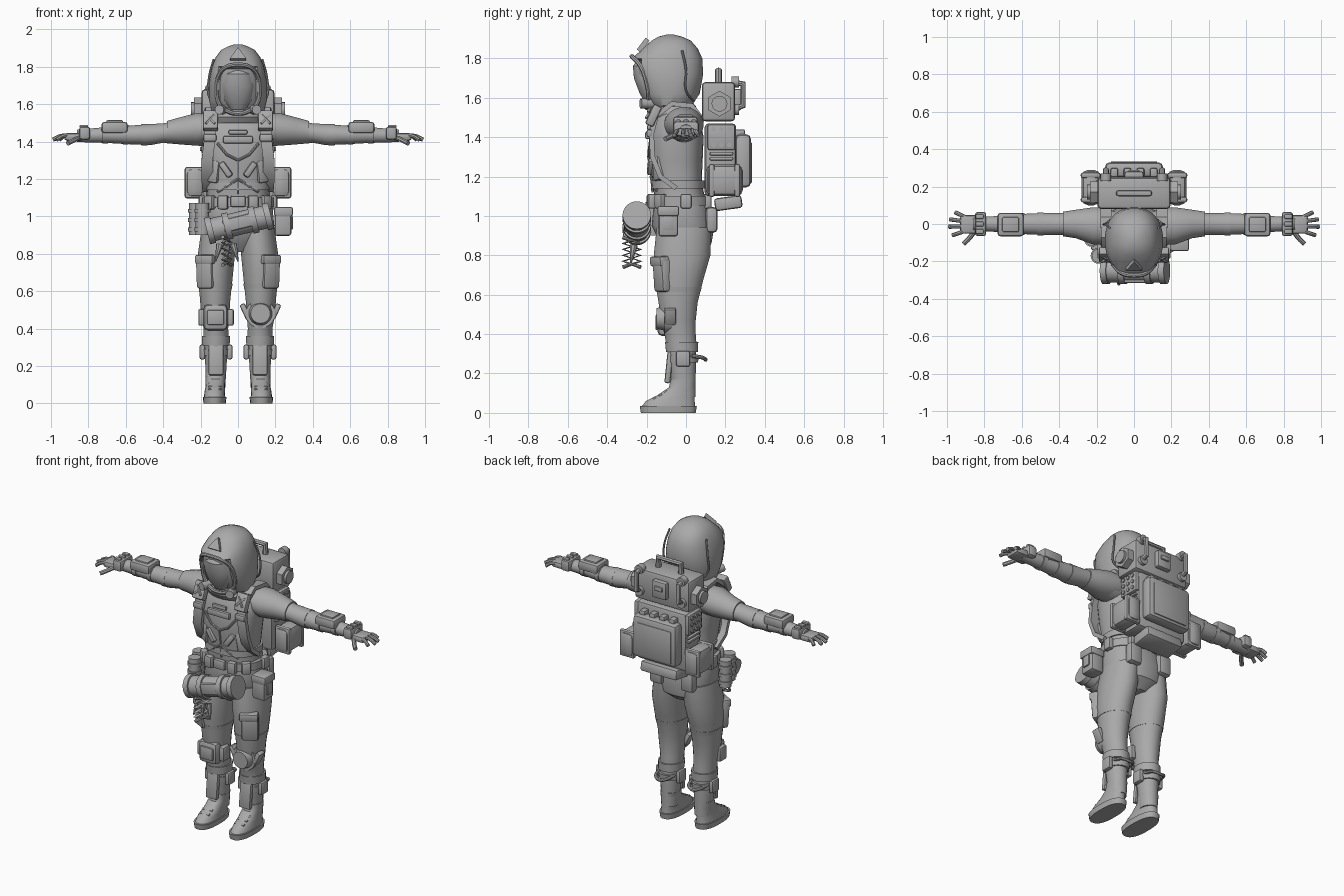
import bpy, bmesh, math
from mathutils import Vector, Matrix, Euler

default = bpy.data.objects.get("Cube")
if default:
    bpy.data.objects.remove(default)

GREY = (0.4, 0.4, 0.4, 1.0)
suit_grey = bpy.data.materials.new("suit_grey")
suit_grey.use_nodes = True
suit_grey.diffuse_color = GREY
suit_grey.node_tree.nodes["Principled BSDF"].inputs["Base Color"].default_value = GREY


def add_mesh(name, mesh, mirror=False):
    """Link a mesh with the suit material, sharp-edged smooth shading and optional mirroring."""
    mesh.materials.clear()
    mesh.materials.append(suit_grey)
    mesh.shade_smooth()
    mesh.set_sharp_from_angle(angle=math.radians(38))
    obj = bpy.data.objects.new(name, mesh)
    bpy.context.collection.objects.link(obj)
    if mirror:
        modifier = obj.modifiers.new("Mirror", 'MIRROR')
        modifier.use_mirror_merge = False
    return obj


def finish(name, bm, mirror=False):
    bmesh.ops.recalc_face_normals(bm, faces=bm.faces)
    mesh = bpy.data.meshes.new(name)
    bm.to_mesh(mesh)
    bm.free()
    return add_mesh(name, mesh, mirror)


def skin(bm, rings):
    """Bridge successive vertex rings and close both ends."""
    for low, high in zip(rings, rings[1:]):
        for i in range(len(low)):
            j = (i + 1) % len(low)
            bm.faces.new((low[i], low[j], high[j], high[i]))
    bm.faces.new(rings[0])
    bm.faces.new(rings[-1])


def loft(name, sections, axis="z", sides=24, power=2.0, mirror=False, edit=None):
    """Sections are (position on axis, centre a, centre b, radius a, radius b)."""
    bm = bmesh.new()
    rings = []
    for t, a, b, ra, rb in sections:
        ring = []
        for i in range(sides):
            angle = math.tau * (i + 0.5) / sides
            c, s = math.cos(angle), math.sin(angle)
            u = a + ra * math.copysign(abs(c) ** (2 / power), c)
            v = b + rb * math.copysign(abs(s) ** (2 / power), s)
            ring.append(bm.verts.new((u, v, t) if axis == "z" else (t, u, v)))
        rings.append(ring)
    skin(bm, rings)
    bmesh.ops.recalc_face_normals(bm, faces=bm.faces)
    if edit:
        edit(bm)
    return finish(name, bm, mirror)


def box(name, centre, size, bevel=0.01, turn=(0, 0, 0), mirror=False):
    bm = bmesh.new()
    bmesh.ops.create_cube(bm, size=1)
    bmesh.ops.scale(bm, vec=size, verts=bm.verts)
    bmesh.ops.bevel(bm, geom=bm.edges[:], offset=min(bevel, min(size) * 0.4), segments=2,
                    profile=0.5, affect='EDGES')
    rotation = Euler([math.radians(d) for d in turn]).to_matrix().to_4x4()
    bm.transform(Matrix.Translation(centre) @ rotation)
    return finish(name, bm, mirror)


def rod(name, start, end, radius, sides=20, mirror=False, tip=None):
    start, end = Vector(start), Vector(end)
    bm = bmesh.new()
    bmesh.ops.create_cone(bm, cap_ends=True, segments=sides, radius1=radius,
                          radius2=radius if tip is None else tip, depth=(end - start).length)
    rotation = (end - start).to_track_quat('Z', 'Y').to_matrix().to_4x4()
    bm.transform(Matrix.Translation((start + end) / 2) @ rotation)
    return finish(name, bm, mirror)


def tube(name, points, radius, mirror=False, cyclic=False, curved=True):
    curve = bpy.data.curves.new(name, 'CURVE')
    curve.dimensions = '3D'
    curve.bevel_depth, curve.bevel_resolution = radius, 2
    curve.resolution_u, curve.use_fill_caps = 5, True
    spline = curve.splines.new('BEZIER')
    spline.bezier_points.add(len(points) - 1)
    for knot, point in zip(spline.bezier_points, points):
        knot.co = point
        knot.handle_left_type = knot.handle_right_type = 'AUTO' if curved else 'VECTOR'
    spline.use_cyclic_u = cyclic
    helper = bpy.data.objects.new(name + "_path", curve)
    mesh = bpy.data.meshes.new_from_object(helper)
    bpy.data.objects.remove(helper)
    return add_mesh(name, mesh, mirror)


def ribbon(name, points, width, thickness, mirror=False):
    """Flat strap that bends in the side plane and keeps its width along x."""
    bm = bmesh.new()
    points = [Vector(p) for p in points]
    rings = []
    for i, point in enumerate(points):
        along = points[min(i + 1, len(points) - 1)] - points[max(i - 1, 0)]
        side = Vector((width / 2, 0, 0))
        out = along.cross(side).normalized() * thickness / 2
        rings.append([bm.verts.new(point + a * side + b * out)
                      for a, b in ((-1, -1), (1, -1), (1, 1), (-1, 1))])
    skin(bm, rings)
    return finish(name, bm, mirror)


# Helmet with a recessed face window
def recess_window(bm):
    window = [f for f in bm.faces if f.normal.y < -0.45 and abs(f.calc_center_median().x) < 0.11
              and 1.56 < f.calc_center_median().z < 1.81]
    bmesh.ops.inset_region(bm, faces=window, thickness=0.012, depth=-0.015, use_even_offset=True)


loft("helmet", [(1.53, 0, -.06, .1, .09), (1.56, 0, -.08, .14, .11), (1.62, 0, -.08, .155, .15),
                (1.72, 0, -.09, .155, .178), (1.8, 0, -.095, .14, .178), (1.85, 0, -.08, .12, .14),
                (1.89, 0, -.075, .09, .1), (1.91, 0, -.08, .05, .06), (1.92, 0, -.08, .02, .02)],
     sides=36, power=2.3, edit=recess_window)
half_rim = [(.06, -.265, 1.8), (.1, -.23, 1.76), (.115, -.2, 1.68), (.1, -.19, 1.6), (.05, -.2, 1.56)]
rim = [(0, -.275, 1.81)] + half_rim + [(0, -.2, 1.55)] + [(-x, y, z) for x, y, z in reversed(half_rim)]
tube("visor_rim", rim, .012, cyclic=True)
loft("visor", [(1.57, 0, -.17, .04, .035), (1.62, 0, -.185, .075, .05), (1.7, 0, -.2, .09, .065),
               (1.76, 0, -.21, .075, .06), (1.79, 0, -.21, .04, .04)])
rod("brow_triangle", (0, -.215, 1.85), (0, -.235, 1.865), .05, sides=3)
tube("helmet_back_seam", [(.13, -.02, 1.84), (.155, 0, 1.74), (.155, 0, 1.64), (.1, .04, 1.58)], .006, True)
loft("collar", [(1.5, 0, -.06, .15, .12), (1.53, 0, -.07, .15, .13), (1.56, 0, -.07, .13, .12)])
rod("chin_valve", (.08, -.16, 1.57), (.1, -.23, 1.57), .025, mirror=True)

# Torso and hips
loft("torso", [(1, 0, -.02, .18, .14), (1.08, 0, -.03, .168, .13), (1.17, 0, -.045, .16, .125),
               (1.28, 0, -.05, .175, .135), (1.4, 0, -.05, .19, .14), (1.48, 0, -.045, .19, .12),
               (1.54, 0, -.04, .14, .1), (1.57, 0, -.04, .1, .08)], sides=32, power=2.5)
loft("hips", [(.81, 0, -.01, .08, .08), (.86, 0, 0, .16, .13), (.95, 0, -.015, .195, .16),
              (1.05, 0, -.02, .185, .145)], sides=32, power=2.2)
loft("belt", [(z, 0, -.025, .19, .155) for z in (1.05, 1.1)], sides=32, power=2.3)
loft("waist_band", [(z, 0, -.04, .172, .138) for z in (1.14, 1.18)], sides=32, power=2.4)
box("buckle", (0, -.185, 1.08), (.08, .03, .06))
for n, (x, y, turn) in enumerate([(.08, -.175, 10), (.15, -.13, 40), (.19, 0, 90), (.1, .11, 0)]):
    box(f"belt_pouch_{n}", (x, y, 1.075), (.055, .04, .075), turn=(0, 0, turn), mirror=True)

# Chest plates, seams and shoulder harness
box("chest_bar", (0, -.195, 1.41), (.16, .025, .04))
box("chest_label", (0, -.188, 1.45), (.1, .02, .025))
box("chest_pad", (.065, -.18, 1.25), (.035, .03, .09), turn=(0, 35, 10), mirror=True)
box("rib_plate", (.125, -.14, 1.24), (.06, .04, .12), turn=(0, -8, 30), mirror=True)
tube("chest_seam", [(0, -.19, 1.3), (.06, -.188, 1.33), (.11, -.18, 1.39)], .007, True, curved=False)
tube("belly_seam", [(0, -.178, 1.2), (.06, -.17, 1.16), (.11, -.15, 1.13)], .007, True, curved=False)
tube("centre_seam", [(0, -.19, 1.3), (0, -.176, 1.2), (0, -.17, 1.12)], .006)
ribbon("harness_strap", [(.15, .09, 1.48), (.15, .03, 1.56), (.145, -.07, 1.57), (.145, -.15, 1.51),
                         (.15, -.175, 1.42), (.165, -.17, 1.3), (.165, -.13, 1.2), (.16, -.05, 1.14)],
       .06, .025, True)
box("strap_pad", (.148, -.165, 1.51), (.08, .045, .11), turn=(-25, 0, 0), mirror=True)
for tilt in (45, -45):
    box("strap_cross", (.148, -.188, 1.52), (.012, .012, .075), .003, (-25, tilt, 0), True)
box("strap_clip", (.15, -.185, 1.42), (.07, .03, .04), mirror=True)

# Arms and gauntlets
loft("arm", [(.1, -.01, 1.46, .08, .08), (.2, -.01, 1.46, .09, .085), (.3, 0, 1.455, .07, .065),
             (.4, 0, 1.445, .058, .052), (.47, 0, 1.437, .06, .057), (.58, 0, 1.435, .055, .05),
             (.7, 0, 1.435, .045, .043), (.86, 0, 1.43, .035, .033)], axis="x", mirror=True)
loft("shoulder_cap", [(.16, -.01, 1.47, .1, .08), (.22, -.01, 1.465, .1, .088),
                      (.31, 0, 1.457, .077, .073), (.38, 0, 1.45, .066, .06)], axis="x", mirror=True)
for x, r in ((.5, .062), (.6, .058), (.71, .052)):
    loft("forearm_band", [(x - .015, 0, 1.436, r, r - .005), (x + .015, 0, 1.436, r, r - .005)],
         axis="x", mirror=True)
box("forearm_console", (.66, -.003, 1.475), (.14, .125, .06), .015, mirror=True)
box("forearm_screen", (.66, -.003, 1.505), (.09, .08, .018), mirror=True)
box("wrist_cuff", (.82, 0, 1.445), (.06, .13, .07), .015, mirror=True)
for y in (-.04, 0, .04):
    box("cuff_stud", (.825, y, 1.482), (.045, .025, .015), mirror=True)

# Hands
box("palm", (.88, -.002, 1.425), (.1, .1, .042), .018, mirror=True)
for n, (y, reach, spread) in enumerate([(.036, .955, .062), (.013, .985, .025), (-.011, .99, -.015), (-.036, .97, -.06)]):
    tube(f"finger_{n}", [(.9, y, 1.43), ((reach + .9) / 2, (y + spread) / 2, 1.43), (reach, spread, 1.41)], .011, True)
tube("thumb", [(.85, -.035, 1.42), (.88, -.075, 1.405), (.91, -.105, 1.39)], .013, True)

# Legs and boots
loft("leg", [(.94, .1, -.01, .095, .14), (.8, .115, -.02, .1, .145), (.68, .122, -.035, .095, .125),
             (.56, .122, -.04, .082, .1), (.47, .122, -.04, .076, .09), (.4, .118, -.03, .066, .08),
             (.36, .118, -.025, .068, .078), (.2, .118, -.015, .057, .065), (.08, .118, -.01, .05, .06)], mirror=True)
loft("boot_upper", [(.03, .125, -.09, .058, .138), (.06, .125, -.08, .055, .125), (.09, .122, -.05, .052, .095),
                    (.13, .12, -.02, .053, .067), (.17, .118, -.015, .056, .064)], power=2.3, mirror=True)
loft("boot_sole", [(0, .125, -.09, .06, .14), (.035, .125, -.09, .064, .146)], power=2.5, mirror=True)
for y, z in ((-.16, .075), (-.13, .09), (-.1, .105)):
    box("boot_lace", (.124, y, z), (.07, .018, .015), turn=(25, 0, 0), mirror=True)
loft("boot_cuff", [(.31, .118, -.02, .074, .082), (.36, .118, -.022, .076, .085)], mirror=True)
loft("shin_strap", [(.255, .118, -.015, .068, .077), (.29, .118, -.015, .07, .08)], mirror=True)
box("shin_guard", (.118, -.085, .25), (.08, .03, .2), turn=(-6, 0, 0), mirror=True)
for x in (.045, .19):
    box("shin_clip", (x, -.015, .275), (.03, .07, .08), mirror=True)
tube("heel_loop", [(.06, .03, .29), (.08, .085, .28), (.118, .1, .27), (.155, .085, .28), (.175, .03, .29)], .01, True)

# Thigh pockets and knee pads
box("thigh_pocket", (.17, -.12, .7), (.1, .06, .17), .015, (4, 0, 30), True)
box("pocket_flap", (.172, -.135, .77), (.11, .055, .05), turn=(4, 0, 30), mirror=True)
loft("thigh_strap", [(.615, .122, -.038, .09, .113), (.64, .122, -.037, .094, .118)], mirror=True)
box("square_knee_pad", (-.12, -.11, .46), (.13, .07, .14), .025)
box("square_knee_plate", (-.12, -.145, .46), (.09, .02, .08))
for x in (-.195, -.04):
    box("square_knee_wing", (x, -.08, .46), (.035, .07, .09))
rod("round_knee_pad", (.12, -.08, .48), (.12, -.15, .48), .07, sides=28, tip=.052)
rod("round_knee_rim", (.12, -.07, .48), (.12, -.11, .48), .078, sides=28)
for x, lean in ((.2, 25), (.04, -25)):
    box("round_knee_wing", (x, -.08, .49), (.03, .06, .09), turn=(0, lean, 0))

# Slung bag, hip gear and hanging charm
left, right = Vector((.16, -.25, 1)), Vector((-.15, -.25, .925))
rod("slung_bag", right, left, .062, sides=28)
for share in (0, .3, .75, 1):
    middle = right.lerp(left, share)
    rod("bag_band", middle - Vector((.016, 0, .004)), middle + Vector((.016, 0, .004)), .072, sides=28)
box("bag_lid", (0, -.3, .965), (.16, .03, .07), turn=(0, -14, 0))
for side in (-.022, .022):
    zigzag = [(-.06 + side * (-1) ** n, -.275 + 2 * side * (-1) ** n, .89 - .03 * n) for n in range(6)]
    tube("charm_strand", zigzag, .01, curved=False)
for x in (-.12, -.06, 0):
    rod("charm_claw", (x * .6 - .025, -.265, .85), (x, -.28, .76), .02, sides=8, tip=.004)
box("hip_pouch", (.24, -.09, .97), (.09, .1, .15), .015)
box("hip_pouch_flap", (.243, -.09, 1.025), (.1, .11, .05))
box("hip_pouch_badge", (.288, -.09, .965), (.012, .05, .07))
for n, (x, y) in enumerate([(-.225, -.08), (-.19, -.17)]):
    rod(f"canister_{n}", (x, y, .9), (x, y, 1.07), .036)
    for z in (.92, .97, 1.02):
        rod("canister_ring", (x, y, z), (x, y, z + .02), .042)
box("rear_pocket", (.11, .13, .98), (.09, .06, .13), .02, mirror=True)

# Backpack upper unit
box("pack_upper", (0, .165, 1.58), (.39, .17, .2), .02)
rod("side_port", (.18, .17, 1.57), (.235, .17, 1.57), .065, sides=6, mirror=True)
rod("side_port_cap", (.2, .17, 1.57), (.25, .17, 1.57), .04, mirror=True)
box("pack_centre_box", (0, .26, 1.59), (.1, .04, .11))
box("pack_centre_slot", (0, .28, 1.6), (.06, .02, .03))
tube("top_handle", [(-.08, .165, 1.67), (-.08, .165, 1.74), (.08, .165, 1.74), (.08, .165, 1.67)], .018, curved=False)
tube("rear_handle", [(.15, .23, 1.68), (.15, .29, 1.67), (.15, .29, 1.56), (.15, .23, 1.54)], .016, True, curved=False)
for z in (1.54, 1.68):
    rod("handle_socket", (.15, .23, z), (.15, .27, z), .028, mirror=True)

# Backpack lower unit
box("pack_lower", (0, .175, 1.285), (.35, .16, .37), .02)
box("side_panel", (.18, .18, 1.4), (.03, .14, .13), mirror=True)
for y in (.14, .18, .22):
    for z in (1.36, 1.4, 1.44):
        rod("panel_button", (.19, y, z), (.202, y, z), .012, sides=10, mirror=True)
for z in (1.29, 1.315):
    box("side_vent", (.18, .18, z), (.025, .12, .015), mirror=True)
box("rear_panel", (0, .29, 1.28), (.31, .08, .27), .025)
box("rear_panel_plate", (0, .325, 1.27), (.25, .02, .21))
for x in (.035, .105):
    box("panel_latch", (x, .275, 1.42), (.04, .05, .04), mirror=True)
box("lower_flap", (0, .215, 1.065), (.26, .14, .065), .015, (8, 0, 0))
box("side_pod", (.23, .195, 1.18), (.1, .19, .16), .035, mirror=True)
for y in (.13, .26):
    box("pod_band", (.232, y, 1.18), (.106, .03, .168), .037, mirror=True)
